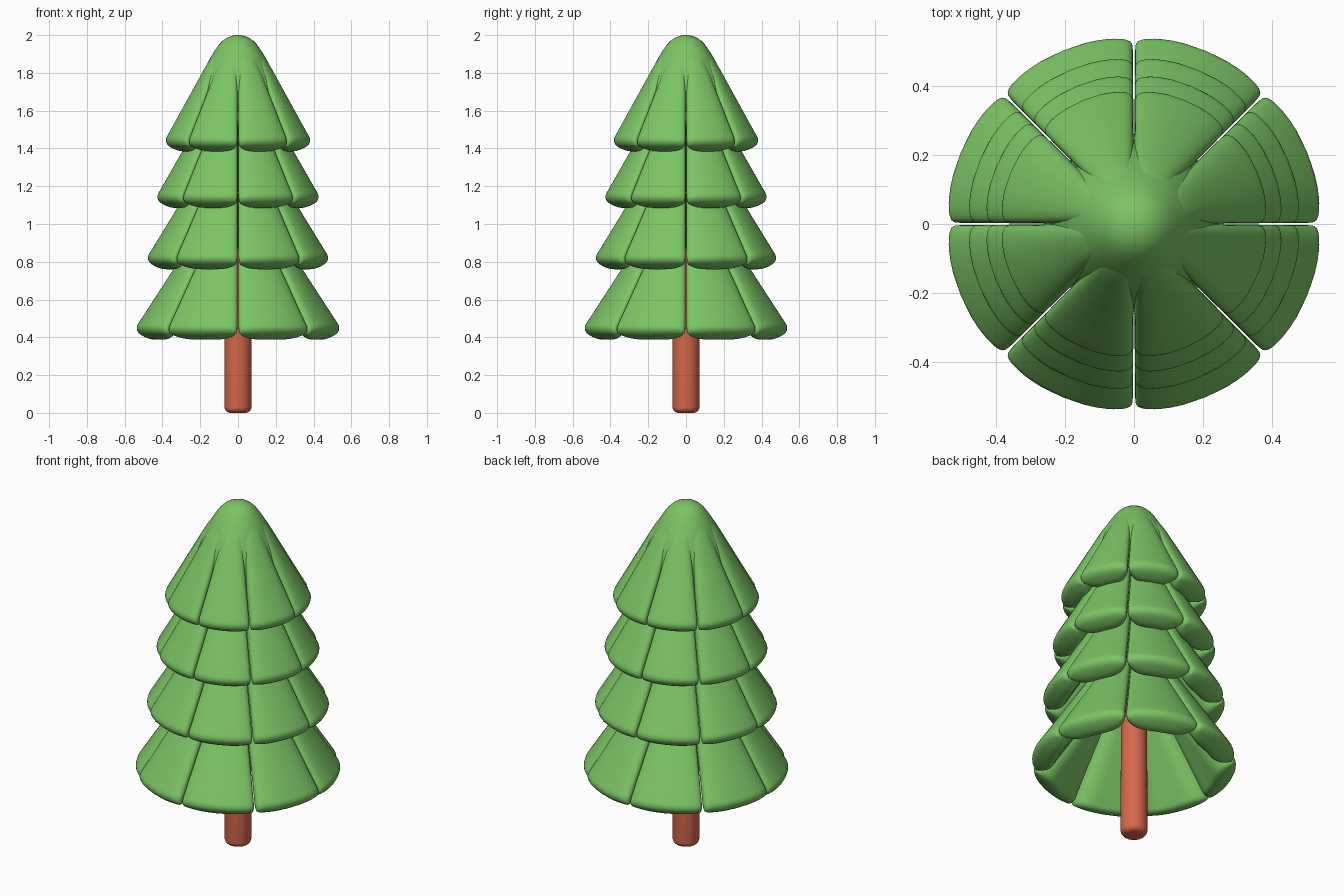
import bpy, bmesh, math

if "Cube" in bpy.data.objects:
    bpy.data.objects.remove(bpy.data.objects["Cube"])


def material(name, color):
    m = bpy.data.materials.new(name)
    m.diffuse_color = color
    m.use_nodes = True
    m.node_tree.nodes["Principled BSDF"].inputs["Base Color"].default_value = m.diffuse_color
    return m


green = material("leaf_green", (0.20, 0.56, 0.13, 1))
brown = material("trunk_brown", (0.68, 0.14, 0.07, 1))


def finish(bm, name, mat):
    bmesh.ops.remove_doubles(bm, verts=bm.verts, dist=0.0003)
    bmesh.ops.recalc_face_normals(bm, faces=bm.faces)
    for f in bm.faces:
        f.smooth = True
    me = bpy.data.meshes.new(name)
    bm.to_mesh(me)
    bm.free()
    me.materials.append(mat)
    ob = bpy.data.objects.new(name, me)
    bpy.context.collection.objects.link(ob)
    return ob


def bridge(bm, rings):
    n = len(rings[0])
    for a, b in zip(rings, rings[1:]):
        for i in range(n):
            j = (i + 1) % n
            bm.faces.new((a[i], a[j], b[j], b[i]))


def spow(v, e):
    return math.copysign(abs(v) ** e, v)


def lathe(name, profile, mat, n=64):
    bm = bmesh.new()
    rings = [[bm.verts.new((r * math.cos(2 * math.pi * i / n),
                            r * math.sin(2 * math.pi * i / n), z))
              for i in range(n)] for r, z in profile]
    bridge(bm, rings)
    return finish(bm, name, mat)


def tier(name, top, end, thick=0.13):
    """Eight rounded slabs laid along the slope from top to end (r, z).
    The outer side is nearly flat, the underside bulges like a lens."""
    length = math.dist(top, end)
    dr, dz = (end[0] - top[0]) / length, (end[1] - top[1]) / length
    nr, nz = -dz, dr
    half_angle = math.pi / 8 - 0.006
    outer, inner = thick * 0.4, thick * 0.6
    cap = 0.045
    stations = [(length - cap) * i / 14 for i in range(15)]
    stations += [length - cap + cap * math.sin(i * math.pi / 16) for i in range(1, 9)]
    bm = bmesh.new()
    for k in range(8):
        centre = (k + 0.5) * math.pi / 4
        rings = []
        for s in stations:
            u = max(0, (s - length + cap) / cap)
            shrink = max(0, 1 - u ** 2.4) ** (1 / 2.4)
            sink = 0.025 * max(0, 1 - s / 0.15) ** 2
            ring = []
            for i in range(40):
                t = 2 * math.pi * i / 40
                sn = math.sin(t)
                a = spow(math.cos(t), 2 / 3.4) * (1 - 0.08 * (1 - shrink))
                if sn > 0:
                    b = sn ** (2 / 3.4) * shrink * outer
                else:
                    b = -abs(sn) ** (2 / 2.2) * shrink * inner
                off = b - outer - sink
                along = s - 0.012 * abs(a) ** 4 * s / length
                r = max(0.01, top[0] + dr * along + nr * off)
                z = top[1] + dz * along + nz * off
                # keep the outer edge full so that the tier stays round
                r += 0.012 * abs(a) ** 4 * s / length
                ang = centre + a * half_angle
                ring.append(bm.verts.new((r * math.cos(ang), r * math.sin(ang), z)))
            rings.append(ring)
        bridge(bm, rings)
        bm.faces.new(rings[0])
    return finish(bm, name, green)


# Four tiers of branches, bottom to top
tier("branches_bottom", (0.07, 1.19), (0.558, 0.438))
tier("branches_lower", (0.08, 1.49), (0.498, 0.808))
tier("branches_upper", (0.08, 1.77), (0.447, 1.13))
tier("branches_top", (0.11, 1.955), (0.402, 1.428))

# Rounded tip; below z = 1.87 it sinks slowly between the top branches
lathe("tree_tip", [(0, 2.0), (0.02, 1.999), (0.04, 1.994), (0.06, 1.985),
                   (0.08, 1.971), (0.10, 1.951), (0.12, 1.923), (0.14, 1.891),
                   (0.157, 1.86), (0.172, 1.83), (0.186, 1.80), (0.207, 1.75),
                   (0.225, 1.70), (0.253, 1.60), (0.26, 1.52), (0.2, 1.52),
                   (0, 1.65)], green)

# Trunk with rounded foot
foot = [(0.040 + 0.031 * math.sin(i * math.pi / 12),
         0.031 * (1 - math.cos(i * math.pi / 12))) for i in range(7)]
lathe("trunk", [(0, 0)] + foot + [(0.07, 0.5), (0.065, 0.9), (0.05, 1.1), (0, 1.1)], brown)
